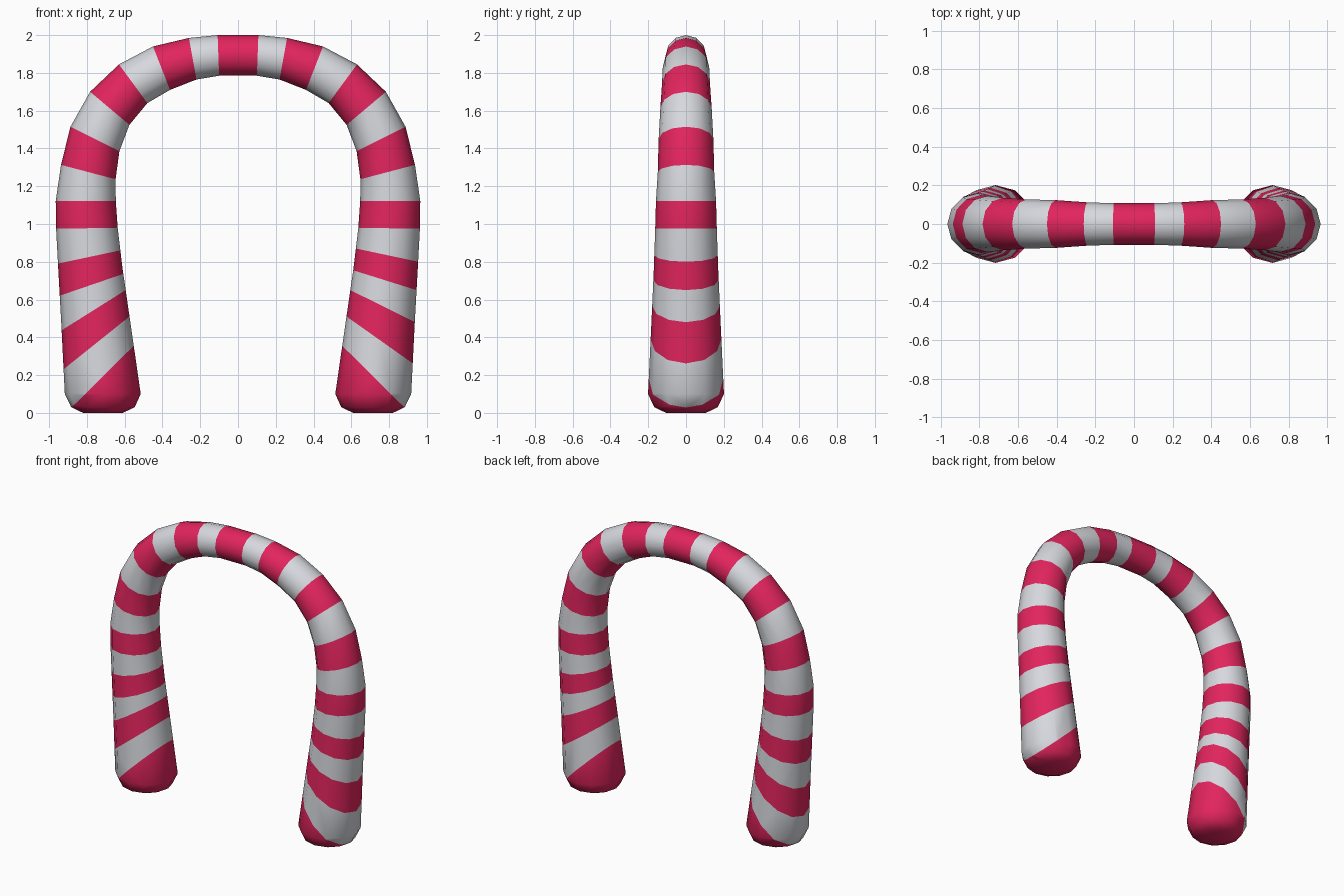
import bpy, bmesh, math
from mathutils import Vector

if "Cube" in bpy.data.objects:
    bpy.data.objects.remove(bpy.data.objects["Cube"])

SIDES = 12

# Stripe edges on one half: inner x, inner z, outer x, outer z (foot to apex)
LOWER_R = [(.547, .36, .86, .05), (.575, .51, .928, .26), (.595, .65, .937, .48),
           (.61, .755, .945, .65), (.625, .87, .955, .80)]
LOWER_L = [(.547, .36, .86, .05), (.575, .51, .925, .23), (.595, .65, .937, .435),
           (.61, .735, .945, .62), (.625, .86, .955, .79)]
UPPER = [(.637, .98, .963, .975), (.647, 1.122, .965, 1.122), (.648, 1.237, .937, 1.313),
         (.628, 1.385, .887, 1.515), (.575, 1.525, .783, 1.70), (.48, 1.64, .63, 1.845),
         (.36, 1.71, .45, 1.94), (.22, 1.765, .26, 1.985), (.10, 1.785, .108, 2.0)]

# Rounded foot and straight leg rings, then the bend, then the apex
RINGS = [(.61, 0, .82, 0), (.547, .03, .883, .03), (.515, .1, .917, .1),
         (.57, .48, .936, .48), (.612, .77, .952, .77)] + UPPER + [(0, 1.785, 0, 2.0)]


def material(name, rgb):
    m = bpy.data.materials.new(name)
    m.diffuse_color = (*rgb, 1)
    m.use_nodes = True
    m.node_tree.nodes["Principled BSDF"].inputs["Base Color"].default_value = m.diffuse_color
    return m


def half_arch(sign, stripes):
    bm = bmesh.new()
    loops = []
    for xi, zi, xo, zo in RINGS:
        c = Vector(((xi + xo) / 2, 0, (zi + zo) / 2))
        u = Vector((xo, 0, zo)) - c
        v = Vector((0, u.length, 0))
        loops.append([bm.verts.new(c + u * math.cos(a) + v * math.sin(a))
                      for a in (2 * math.pi * i / SIDES for i in range(SIDES))])
    for a, b in zip(loops, loops[1:]):
        for i in range(SIDES):
            j = (i + 1) % SIDES
            bm.faces.new((a[i], a[j], b[j], b[i]))
    bm.faces.new(loops[0][::-1])
    # Cut the stripe edges, then colour alternate bands
    planes = [(Vector((xi, 0, zi)), Vector((zi - zo, 0, xo - xi)).normalized())
              for xi, zi, xo, zo in stripes]
    for co, no in planes:
        bmesh.ops.bisect_plane(bm, geom=bm.verts[:] + bm.edges[:] + bm.faces[:],
                               dist=1e-4, plane_co=co, plane_no=no)
    for f in bm.faces:
        p = f.calc_center_median()
        f.material_index = sum((p - co).dot(no) > 0 for co, no in planes) % 2
        f.smooth = True
    for vert in bm.verts:
        vert.co.x *= sign
    me = bpy.data.meshes.new("half")
    bm.to_mesh(me)
    bm.free()
    return me


# Join the halves into one arch
bm = bmesh.new()
for sign, lower in ((1, LOWER_R), (-1, LOWER_L)):
    me = half_arch(sign, lower + UPPER)
    bm.from_mesh(me)
    bpy.data.meshes.remove(me)
bmesh.ops.remove_doubles(bm, verts=bm.verts[:], dist=1e-4)
bmesh.ops.recalc_face_normals(bm, faces=bm.faces[:])
mesh = bpy.data.meshes.new("striped_arch")
bm.to_mesh(mesh)
bm.free()
mesh.materials.append(material("candy red", (.76, .018, .11)))
mesh.materials.append(material("pale grey", (.68, .69, .73)))
bpy.context.collection.objects.link(bpy.data.objects.new("striped_arch", mesh))
